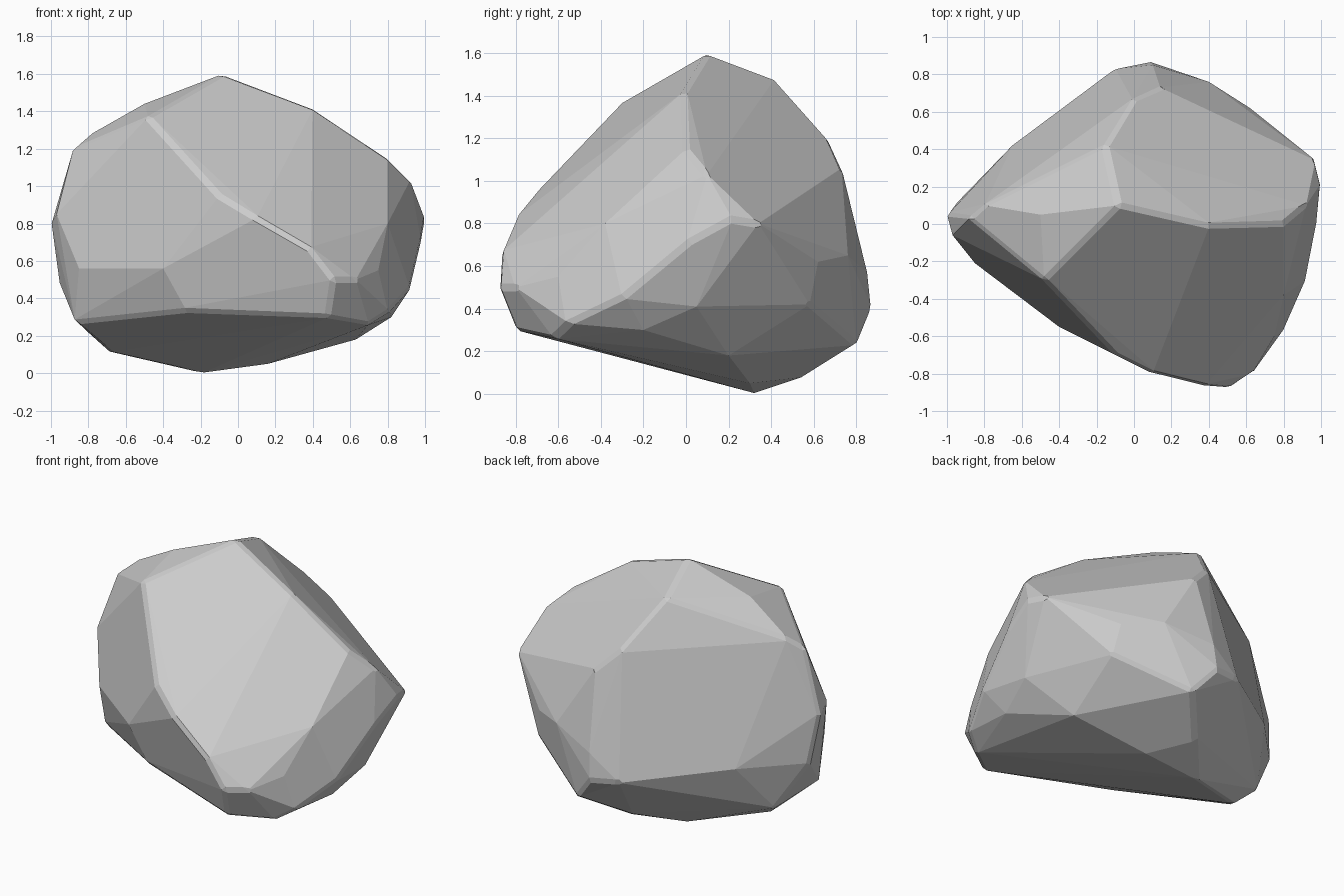
import bpy, bmesh, math

# Key corners of the boulder; the convex hull gives its planar facets
corners = [
    # crown and ridge
    (-.08, .10, 1.60), (-.15, .42, 1.48), (.40, -.01, 1.42), (.80, 0, 1.15),
    (.92, .10, 1.03), (0, .67, 1.20), (.14, .73, 1.06), (-.50, .05, 1.44),
    (-.80, .10, 1.27), (-.48, -.30, 1.37), (-.88, .03, 1.20),
    # front edge
    (-.10, -.70, .95), (.10, -.80, .83), (.38, -.87, .67), (.51, -.88, .50),
    (-.85, -.21, .56), (-.40, -.55, .56), (-.97, -.06, .85), (-1, .05, .80),
    (-.87, -.12, .27), (-.28, -.53, .33), (.48, -.80, .30),
    # right side
    (.63, -.80, .50), (.81, -.55, .33), (.70, -.62, .26), (.80, -.38, .80),
    (.75, -.60, .55), (1, .22, .82), (.98, 0, .70), (.97, .34, .80),
    (.92, -.30, .45), (.88, .05, .41),
    # back
    (.62, .62, .62), (.40, .76, .65), (.65, .58, .42), (.08, .87, .40),
    (.10, .85, .57), (-.10, .83, .42), (-.65, .42, .50), (-.96, .10, .50),
    # underside
    (-.20, .33, 0), (.16, .30, .05), (.63, .20, .18), (.82, -.20, .30),
    (.22, .80, .23), (0, .56, .08), (-.68, .10, .11), (-.78, .20, .20),
]

bm = bmesh.new()
for c in corners:
    bm.verts.new(c)
hull = bmesh.ops.convex_hull(bm, input=bm.verts[:])
loose = [v for v in bm.verts if not v.link_faces]
bmesh.ops.delete(bm, geom=loose, context='VERTS')
# Merge nearly coplanar triangles into broad flat facets
bmesh.ops.dissolve_limit(bm, angle_limit=math.radians(4),
                         verts=bm.verts[:], edges=bm.edges[:])
bmesh.ops.recalc_face_normals(bm, faces=bm.faces[:])

mesh = bpy.data.meshes.new("boulder")
bm.to_mesh(mesh)
bm.free()
boulder = bpy.data.objects.new("boulder", mesh)
bpy.context.collection.objects.link(boulder)

# Narrow chamfer softens the worn edges
bevel = boulder.modifiers.new("worn_edges", 'BEVEL')
bevel.width = 0.02
bevel.segments = 1
bevel.limit_method = 'ANGLE'
bevel.angle_limit = math.radians(35)
